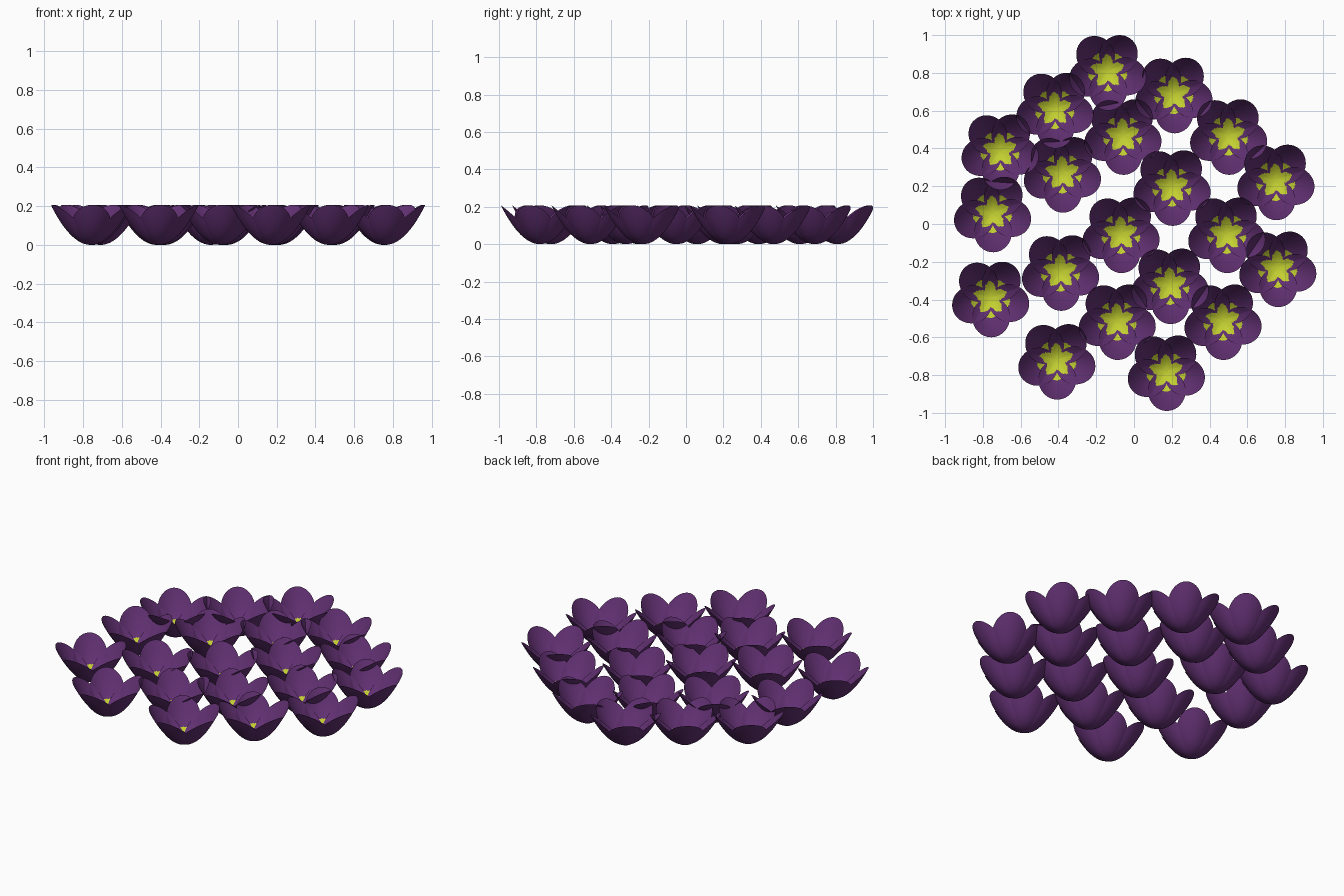
import bpy
import bmesh
import math
import random

random.seed(4)

cube = bpy.data.objects.get("Cube")
if cube:
    bpy.data.objects.remove(cube, do_unlink=True)


def make_material(name, rgb):
    mat = bpy.data.materials.new(name)
    mat.use_nodes = True
    colour = (*rgb, 1.0)
    mat.diffuse_color = colour
    bsdf = mat.node_tree.nodes["Principled BSDF"]
    bsdf.inputs["Base Color"].default_value = colour
    bsdf.inputs["Roughness"].default_value = 0.8
    return mat


purple = make_material("petal purple", (0.122, 0.03, 0.17))
yellow = make_material("throat yellow", (0.54, 0.62, 0.03))


def cupped_leaf(bm, angle, middle, length, width, lift, rings, segments, jag, mat):
    """Oval sheet pointing along angle, curved upwards along and across."""
    ca, sa = math.cos(angle), math.sin(angle)

    def point(u, v):
        z = 4.7 * u * u + 6.3 * v * v + lift
        return bm.verts.new((u * ca - v * sa, u * sa + v * ca, z))

    centre = point(middle, 0)
    previous = None
    for i in range(1, rings + 1):
        ring = []
        for j in range(segments):
            t = math.tau * j / segments
            k = i / rings
            if i == rings:
                k *= 1 + random.uniform(-jag, jag)
            ring.append(point(middle + length * k * math.cos(t), width * k * math.sin(t)))
        for j in range(segments):
            n = (j + 1) % segments
            if previous:
                face = bm.faces.new((previous[j], ring[j], ring[n], previous[n]))
            else:
                face = bm.faces.new((centre, ring[j], ring[n]))
            face.material_index = mat
            face.smooth = True
        previous = ring


# One flower: five petals with a ragged yellow patch at each base
bm = bmesh.new()
for i in range(5):
    a = math.radians(272 + 72 * i)
    cupped_leaf(bm, a, 0.103, 0.107, 0.1, 0.0, 8, 32, 0.0, 0)
    cupped_leaf(bm, a, 0.049, 0.056, 0.058, 0.002, 4, 48, 0.06, 1)
flower_mesh = bpy.data.meshes.new("flower")
bm.to_mesh(flower_mesh)
bm.free()
flower_mesh.materials.append(purple)
flower_mesh.materials.append(yellow)

# Bed of identical flowers
places = [
    (-0.14, 0.81), (0.21, 0.69), (-0.42, 0.61), (0.50, 0.47), (-0.06, 0.47),
    (-0.71, 0.39), (-0.38, 0.27), (0.20, 0.20), (0.75, 0.23), (-0.75, 0.06),
    (-0.07, -0.05), (0.49, -0.05), (-0.39, -0.25), (0.19, -0.32), (0.76, -0.23),
    (-0.76, -0.39), (-0.09, -0.51), (0.47, -0.51), (-0.41, -0.72), (0.17, -0.78),
]
for n, (x, y) in enumerate(places, 1):
    flower = bpy.data.objects.new(f"flower_{n}", flower_mesh)
    flower.location = (x, y, 0)
    bpy.context.collection.objects.link(flower)
